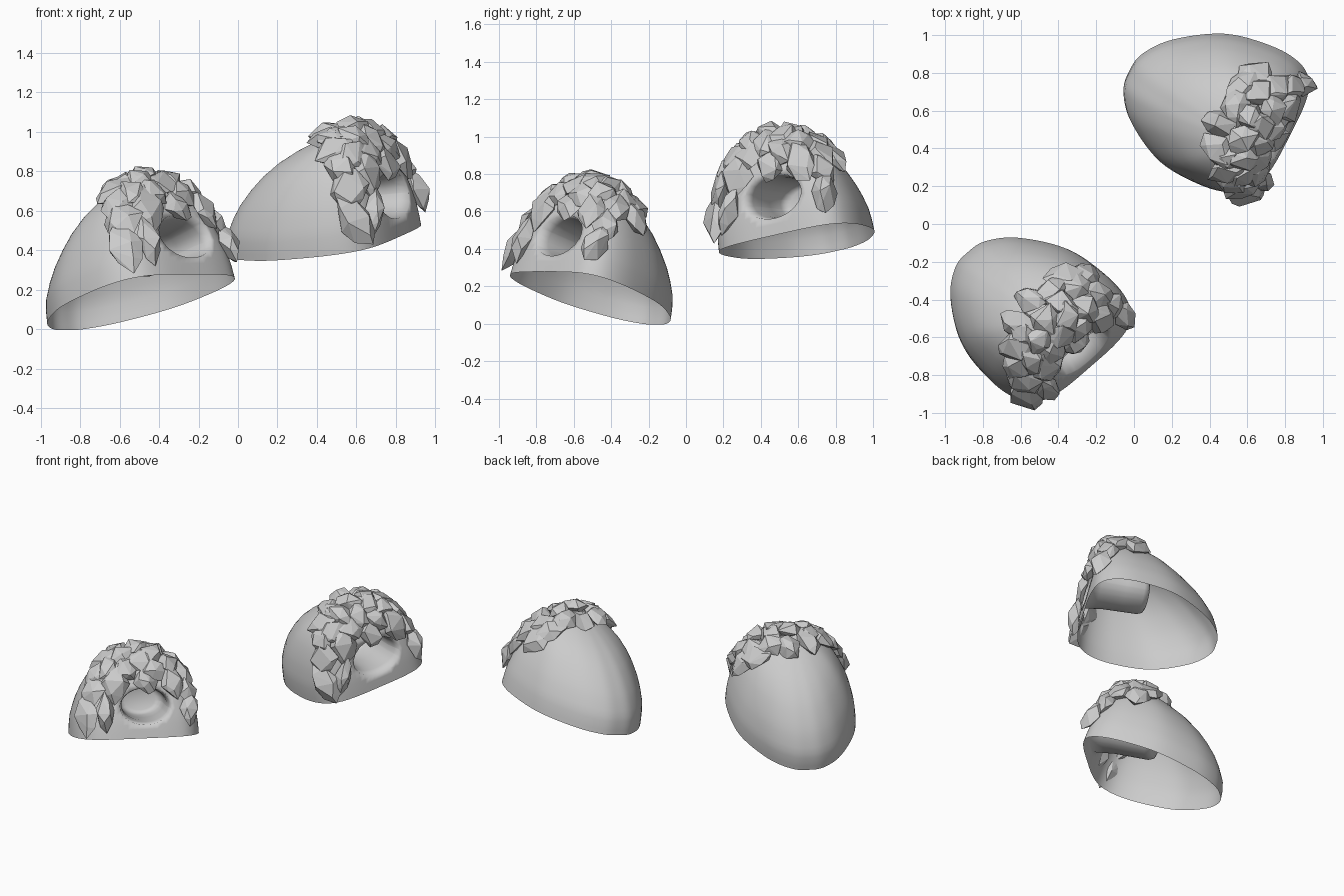
import bpy, bmesh, math, random
from mathutils import Matrix, Vector

if "Cube" in bpy.data.objects:
    bpy.data.objects.remove(bpy.data.objects["Cube"])

# Half footprint of a mound (x = towards the cave mouth, y = sideways)
HALF = [(.355, 0), (.35, .19), (.315, .315), (.22, .39), (.05, .415), (-.2, .38), (-.43, .245), (-.54, .11), (-.56, 0)]
# (height, footprint scale) of the dome
LEVELS = [(0, 1), (.06, .99), (.12, .97), (.19, .92), (.25, .865), (.32, .78), (.38, .69), (.44, .57),
          (.49, .43), (.53, .28), (.555, .14), (.565, 0)]
TOP = .16
MOUTH = (.06, .21, .17, .12)      # centre y, centre z, half width, half height


def outline(u):
    # smooth (Catmull-Rom) curve through the mirrored half footprint
    a = min(abs(u), 7.999)
    i = int(a)
    t = a - i

    def pt(k):
        s = -1 if k < 0 or k > 8 else 1
        x, y = HALF[16 - k if k > 8 else abs(k)]
        return Vector((x, s * y))
    a0, b, c, d = (pt(i + k) for k in (-1, 0, 1, 2))
    p = .5 * (2 * b + (c - a0) * t + (2 * a0 - 5 * b + 4 * c - d) * t * t + (3 * b - a0 - 3 * c + d) * t ** 3)
    return Vector((p.x, math.copysign(p.y, u)))


def surface(u, h):
    r = 0
    for (h0, r0), (h1, r1) in zip(LEVELS, LEVELS[1:]):
        if h0 <= h <= h1:
            r = r0 + (r1 - r0) * (h - h0) / (h1 - h0)
    p = outline(u)
    # flatter back slope, fuller sides, tail swept slightly to one side
    rx = r ** 1.15 if p.x < TOP else r ** .8
    x = TOP + (p.x - TOP) * rx
    return Vector((x, p.y * r ** .82 + .1 * x, h))


def make_object(name, bm, matrix, smooth):
    me = bpy.data.meshes.new(name)
    bm.to_mesh(me)
    bm.free()
    ob = bpy.data.objects.new(name, me)
    bpy.context.collection.objects.link(ob)
    ob.matrix_world = matrix
    for p in me.polygons:
        p.use_smooth = smooth
    return ob


def mound(name, matrix):
    # open-bottomed dome, lofted level by level
    bm = bmesh.new()
    sub, rings = 6, []
    n = 16 * sub
    heights = []
    for (a, _), (b, _) in zip(LEVELS, LEVELS[1:]):
        heights += [a, (a + b) / 2]
    for h in heights:
        rings.append([bm.verts.new(surface(-8 + k / sub, h)) for k in range(n)])
    for a, b in zip(rings, rings[1:]):
        for k in range(n):
            bm.faces.new((a[k], a[(k + 1) % n], b[(k + 1) % n], b[k]))
    bm.faces.new(rings[-1])
    # cave mouth: open the front and pull the edge back into a tunnel
    cy, cz, rw, rh = MOUTH
    hole = []
    for f in bm.faces:
        c = f.calc_center_median()
        if c.x > TOP and ((c.y - cy) / rw) ** 2 + ((c.z - cz) / rh) ** 2 < 1:
            hole.append(f)
    bmesh.ops.delete(bm, geom=hole, context='FACES')
    loop = [e for e in bm.edges if e.is_boundary and min(v.co.z for v in e.verts) > .01]
    for v in {v for e in loop for v in e.verts}:
        d = Vector(((v.co.y - cy) / rw, (v.co.z - cz) / rh)).normalized()
        v.co.y, v.co.z = cy + d.x * rw, cz + d.y * rh
    for x, s in [(.27, .93), (.22, .88), (.1, .86), (-.02, .84), (-.05, .75), (-.06, .6)]:
        out = bmesh.ops.extrude_edge_only(bm, edges=loop)['geom']
        loop = [g for g in out if isinstance(g, bmesh.types.BMEdge) and g.is_boundary]
        for v in {v for e in loop for v in e.verts}:
            d = Vector(((v.co.y - cy) / rw, (v.co.z - cz) / rh)).normalized()
            v.co = (x, cy + d.x * rw * s, cz + d.y * rh * s)
    bmesh.ops.contextual_create(bm, geom=loop)
    bmesh.ops.recalc_face_normals(bm, faces=bm.faces)
    make_object(name, bm, matrix, True)


# Rocks: footprint position, height, length, width
ROCKS = [(-2.4, .15, .30, .20), (-1.4, .18, .28, .13), (2.1, .17, .24, .17), (2.5, .29, .22, .16),
         (-2.5, .31, .25, .22), (1.6, .36, .26, .19), (-1.2, .36, .28, .20), (.2, .37, .18, .17),
         (-2.8, .41, .22, .18), (3.0, .39, .22, .19), (.8, .44, .20, .18), (-.8, .45, .20, .19),
         (2.2, .47, .20, .18), (-2.2, .46, .22, .19), (3.8, .46, .22, .18), (-3.3, .49, .23, .18),
         (0, .50, .19, .18), (1.5, .53, .18, .17), (-1.5, .53, .19, .18), (3.5, .54, .20, .17),
         (-3.6, .54, .20, .17), (5, .53, .22, .17), (-5, .54, .25, .17), (0, .56, .20, .19),
         (7, .54, .20, .18), (4.5, .46, .28, .19), (4.1, .39, .26, .2)]


def rocks(name, matrix, seed):
    rnd = random.Random(seed)
    bm = bmesh.new()
    for u, h, length, width in ROCKS:
        p = surface(u, h)
        nrm = (surface(u + .1, h) - surface(u - .1, h)).cross(
            surface(u, min(h + .01, .564)) - surface(u, h - .01)).normalized()
        if nrm.dot(p - Vector((0, 0, .1))) < 0:
            nrm = -nrm
        p += nrm * (.03 if h < .25 else .018)
        up = (Vector((0, rnd.uniform(-.3, .3), 1)) - nrm * nrm.z).normalized()
        side = up.cross(nrm).normalized()
        up = nrm.cross(side)
        spin = rnd.uniform(-.3, .3) if h < .4 else rnd.uniform(-1.5, 1.5)
        frame = Matrix((side, up, nrm)).transposed() @ Matrix.Rotation(spin, 3, 'Z')
        verts = []
        for k in range(3):          # three jagged rings and two tips, wrapped in a hull
            m = 5 if k == 1 else 4
            for j in range(m):
                a = math.tau * (j + rnd.uniform(-.3, .3)) / m + k
                r = (.65, 1, .6)[k] * rnd.uniform(.85, 1.1)
                q = Vector((math.cos(a) * r * width / 2, (k - 1) * length * .3 + rnd.uniform(-.02, .02),
                            math.sin(a) * r * .055))
                verts.append(bm.verts.new(p + frame @ q))
        for e in (-1, 1):
            tip = Vector((rnd.uniform(-.02, .02), e * length / 2, rnd.uniform(-.02, .02)))
            verts.append(bm.verts.new(p + frame @ tip))
        out = bmesh.ops.convex_hull(bm, input=verts)
        inner = [v for v in out['geom_interior'] if isinstance(v, bmesh.types.BMVert)]
        bmesh.ops.delete(bm, geom=inner, context='VERTS')
    make_object(name, bm, matrix, False)


R = Matrix.Rotation
rad = math.radians
LOWER = Matrix.Translation((-.48, -.525, .168)) @ R(rad(-49), 4, 'Z') @ R(rad(-18), 4, 'Y')
UPPER = Matrix.Translation((.495, .60, .44)) @ R(rad(-27), 4, 'Z') @ R(rad(11.5), 4, 'X') @ R(rad(-4), 4, 'Y')
for label, mat, seed in (("lower", LOWER, 3), ("upper", UPPER, 8)):
    mound(label + "_cave_mound", mat)
    rocks(label + "_cave_rocks", mat, seed)
